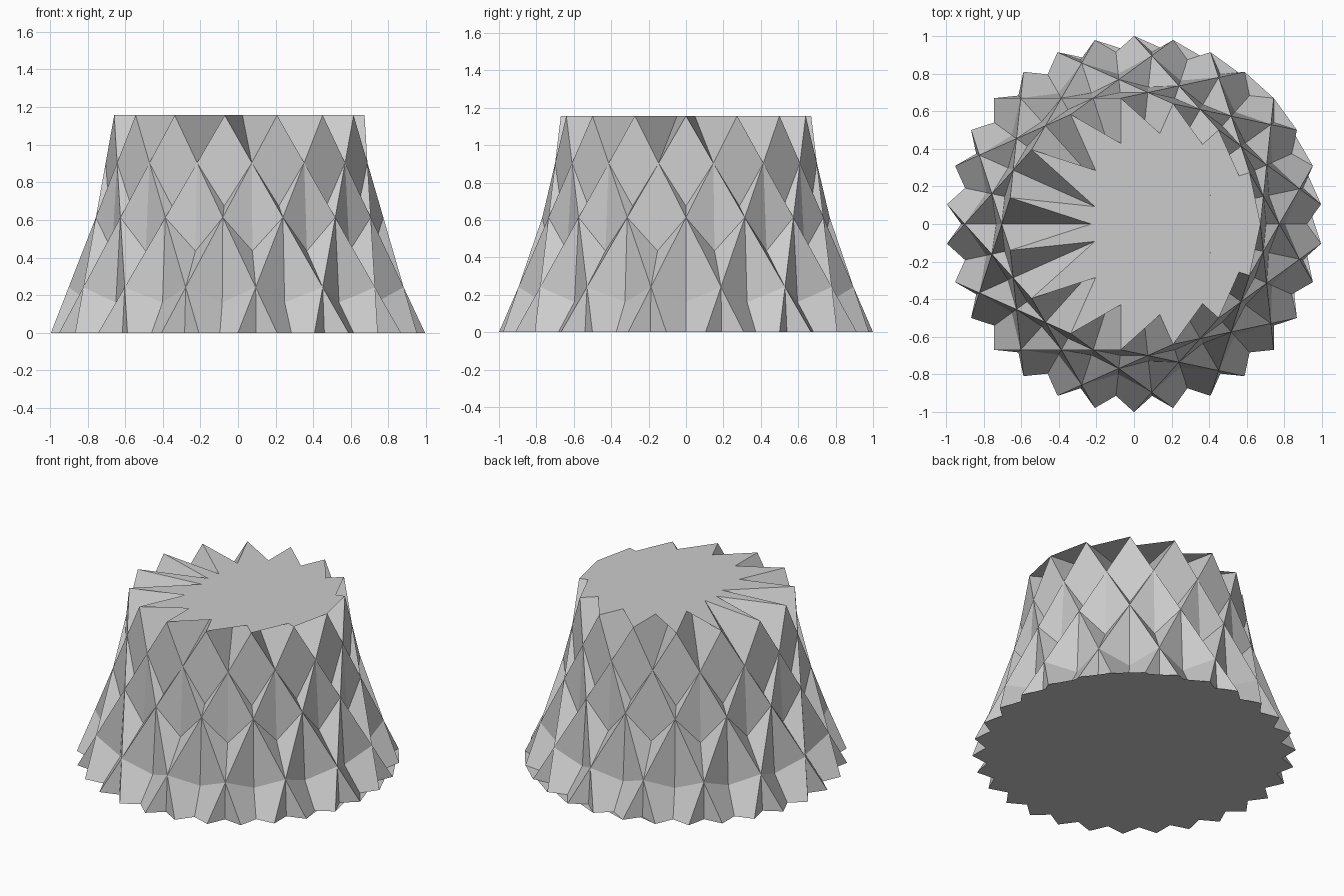
import bpy, bmesh
from math import radians, sin, cos, sqrt

cube = bpy.data.objects.get("Cube")
if cube:
    bpy.data.objects.remove(cube, do_unlink=True)

# Star cupola: a 15/7 star on top, a 30/7 star below, all edges equal
N, D = 15, 7
HALF = radians(180 * D / (2 * N))            # half the angle of a lower edge
EDGE = 2 * sin(HALF)
R_TOP = EDGE / (2 * sin(2 * HALF))
HEIGHT = sqrt(EDGE ** 2 - (1 + R_TOP ** 2 - 2 * R_TOP * cos(HALF)))

grey = bpy.data.materials.new("plain_grey")
grey.use_nodes = True
colour = (0.6, 0.6, 0.6, 1)
grey.diffuse_color = colour
grey.node_tree.nodes["Principled BSDF"].inputs["Base Color"].default_value = colour

bm = bmesh.new()


def ring(count, radius, start, step, z):
    return [bm.verts.new((radius * cos(start + step * i),
                          radius * sin(start + step * i), z))
            for i in range(count)]


def star_cap(verts, up):
    # Fan from the first tip, every face turned the same way
    for a, b in zip(verts[1:-1], verts[2:]):
        face = bm.faces.new((verts[0], a, b))
        face.normal_update()
        if face.normal.z * up < 0:
            face.normal_flip()


top = ring(N, R_TOP, 0, 4 * HALF, HEIGHT)
base = ring(2 * N, 1, HALF, 2 * HALF, 0)

# Crossing triangles and squares around the side
for k in range(N):
    bm.faces.new((top[k], base[2 * k - 1], base[2 * k]))
    bm.faces.new((base[2 * k], base[2 * k + 1], top[(k + 1) % N], top[k]))

# Flat star caps
star_cap(top, 1)
star_cap(base, -1)

mesh = bpy.data.meshes.new("star_cupola")
bm.to_mesh(mesh)
bm.free()
mesh.materials.append(grey)
obj = bpy.data.objects.new("star_cupola", mesh)
bpy.context.collection.objects.link(obj)
